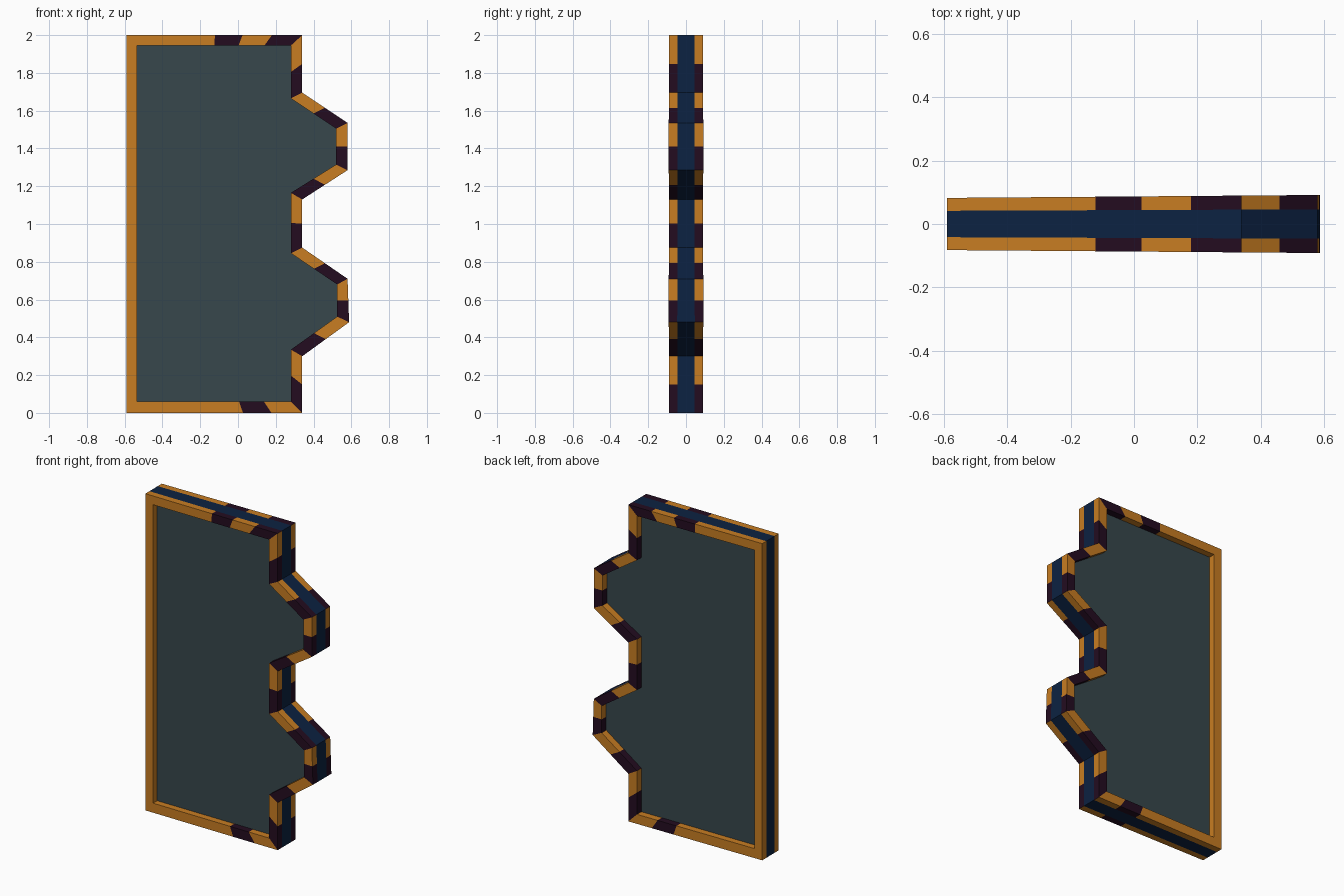
import bpy, bmesh

if "Cube" in bpy.data.objects:
    bpy.data.objects.remove(bpy.data.objects["Cube"])


def make_mat(name, rgb):
    m = bpy.data.materials.new(name)
    m.diffuse_color = (*rgb, 1)
    m.use_nodes = True
    m.node_tree.nodes["Principled BSDF"].inputs["Base Color"].default_value = m.diffuse_color
    return m


ORANGE = make_mat("orange", (0.578, 0.205, 0.016))
PURPLE = make_mat("dark purple", (0.017, 0.0037, 0.0144))
NAVY = make_mat("navy", (0.0037, 0.016, 0.054))
SLATE = make_mat("slate", (0.038, 0.063, 0.072))

# Corners of the outline as (outer x, outer z, inner x, inner z), clockwise from top left
CORNERS = [
    (-0.59, 2.00, -0.535, 1.945),
    (0.34, 2.00, 0.28, 1.945),
    (0.34, 1.695, 0.28, 1.665),
    (0.58, 1.535, 0.52, 1.505),
    (0.58, 1.285, 0.52, 1.315),
    (0.34, 1.13, 0.28, 1.165),
    (0.34, 0.875, 0.28, 0.845),
    (0.58, 0.71, 0.525, 0.68),
    (0.588, 0.48, 0.525, 0.51),
    (0.34, 0.30, 0.28, 0.335),
    (0.34, 0.00, 0.28, 0.06),
    (-0.59, 0.00, -0.535, 0.06),
]
# Stripe breaks along each edge; colours alternate starting with orange
BREAKS = {0: (0.503, 0.66, 0.828), 10: (0.175, 0.337), 11: ()}


def depth(x, half):
    """The frame gets slightly thicker towards the right."""
    return half * (1 + 0.09 * x)


def finish(bm, name, mats):
    bmesh.ops.recalc_face_normals(bm, faces=bm.faces)
    me = bpy.data.meshes.new(name)
    bm.to_mesh(me)
    bm.free()
    for m in mats:
        me.materials.append(m)
    ob = bpy.data.objects.new(name, me)
    bpy.context.collection.objects.link(ob)
    return ob


def build_frame():
    # Stations round the outline, each with the colour of the piece that follows
    stations = []
    for i, a in enumerate(CORNERS):
        b = CORNERS[(i + 1) % len(CORNERS)]
        for k, t in enumerate((0,) + tuple(BREAKS.get(i, (0.5,)))):
            point = [p + (q - p) * t for p, q in zip(a, b)]
            stations.append((point, k % 2))
    bm = bmesh.new()
    rings = []
    for (ox, oz, ix, iz), _ in stations:
        ring = [(ox, depth(ox, s), oz) for s in (-0.087, -0.044, 0.044, 0.087)]
        ring += [(ix, depth(ix, s), iz) for s in (0.087, 0.044, -0.044, -0.087)]
        rings.append([bm.verts.new(v) for v in ring])
    for i, ring in enumerate(rings):
        nxt = rings[(i + 1) % len(rings)]
        for j in range(8):
            k = (j + 1) % 8
            f = bm.faces.new((ring[j], ring[k], nxt[k], nxt[j]))
            # The middle band of the outer edge is navy
            f.material_index = 2 if j == 1 else stations[i][1]
    finish(bm, "striped_frame", (ORANGE, PURPLE, NAVY))


def build_panel():
    # Recessed slab filling the frame
    bm = bmesh.new()
    front, back = [[bm.verts.new((x, depth(x, s), z)) for _, _, x, z in CORNERS]
                   for s in (-0.044, 0.044)]
    bm.faces.new(front)
    bm.faces.new(back[::-1])
    for i in range(len(front)):
        j = (i + 1) % len(front)
        bm.faces.new((front[i], back[i], back[j], front[j]))
    finish(bm, "panel", (SLATE,))


build_frame()
build_panel()
